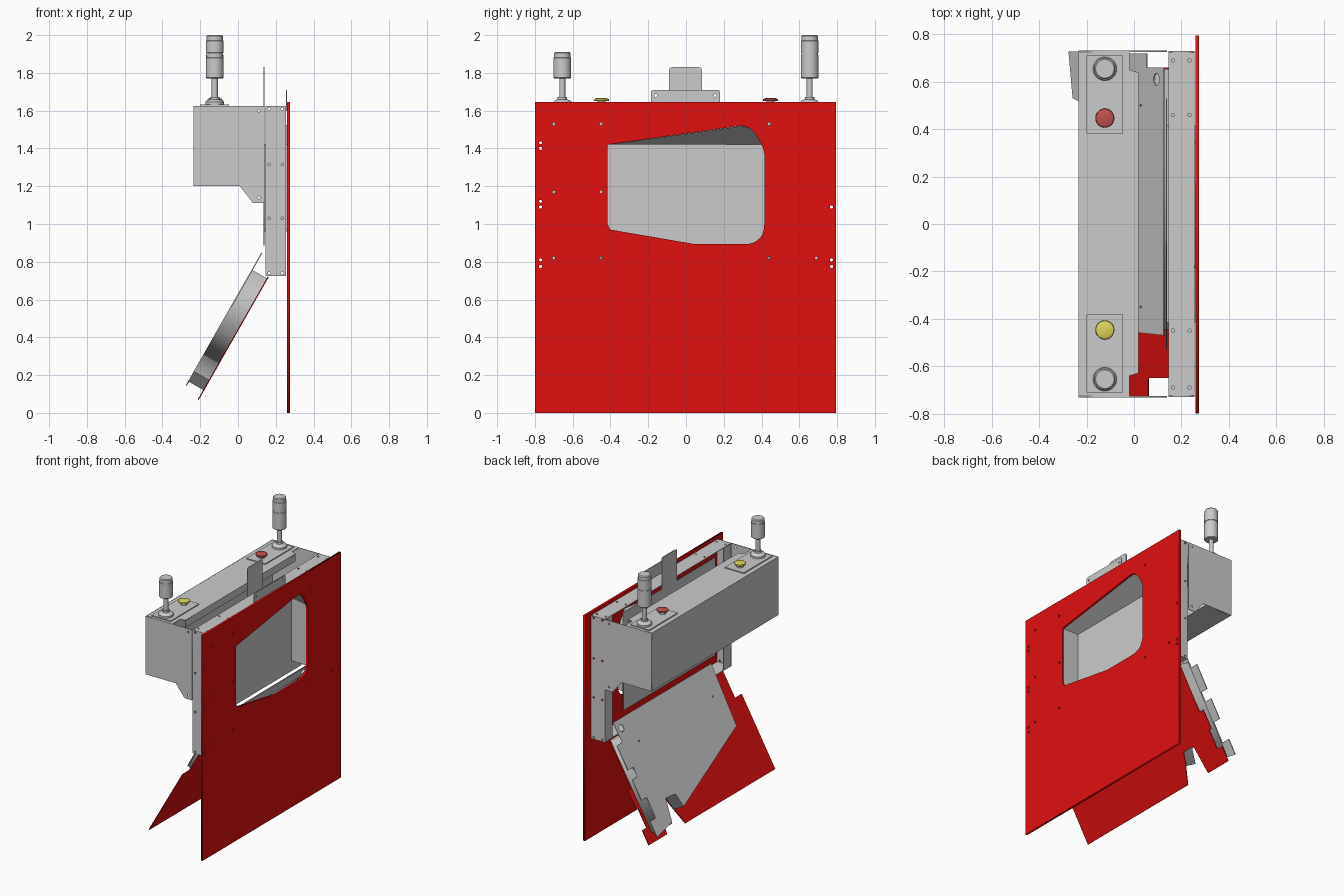
import bpy, bmesh, math
from mathutils import Matrix, Vector

if "Cube" in bpy.data.objects:
    bpy.data.objects.remove(bpy.data.objects["Cube"])


def material(name, rgb):
    m = bpy.data.materials.new(name)
    m.diffuse_color = (*rgb, 1)
    m.use_nodes = True
    m.node_tree.nodes["Principled BSDF"].inputs["Base Color"].default_value = m.diffuse_color
    return m


RED = material("panel_red", (0.75, 0.005, 0.005))
BUTTON_RED = material("button_red", (0.52, 0.08, 0.08))
YELLOW = material("button_yellow", (0.72, 0.66, 0.1))


def add(name, me, mat=None, matrix=None):
    ob = bpy.data.objects.new(name, me)
    bpy.context.collection.objects.link(ob)
    if mat:
        me.materials.append(mat)
    if matrix:
        ob.matrix_world = matrix
    return ob


def box(name, x0, x1, y0, y1, z0, z1, mat=None):
    bm = bmesh.new()
    bmesh.ops.create_cube(bm, size=1)
    for v in bm.verts:
        v.co = ((x0 + x1) / 2 + v.co.x * (x1 - x0), (y0 + y1) / 2 + v.co.y * (y1 - y0),
                (z0 + z1) / 2 + v.co.z * (z1 - z0))
    me = bpy.data.meshes.new(name)
    bm.to_mesh(me)
    bm.free()
    return add(name, me, mat)


def circle(a, b, r, n=12):
    return [(a + r * math.cos(2 * math.pi * i / n), b + r * math.sin(2 * math.pi * i / n)) for i in range(n)]


def rounded(pts, n=7):
    """Outline from (a, b, corner size) points."""
    out = []
    for i, (a, b, r) in enumerate(pts):
        p = Vector((a, b))
        if r == 0:
            out.append((a, b))
            continue
        p0 = p + (Vector(pts[i - 1][:2]) - p).normalized() * r
        p1 = p + (Vector(pts[(i + 1) % len(pts)][:2]) - p).normalized() * r
        for k in range(n + 1):
            t = k / n
            out.append(tuple(p0.lerp(p, t).lerp(p.lerp(p1, t), t)))
    return out


def sheet(name, outline, matrix, thick, holes=(), mat=None, fill='BOTH'):
    """Flat sheet with holes; local z is the thickness, centred."""
    cu = bpy.data.curves.new(name, 'CURVE')
    cu.dimensions = '2D'
    cu.fill_mode = fill
    cu.extrude = thick / 2
    for loop in [outline, *holes]:
        s = cu.splines.new('POLY')
        s.points.add(len(loop) - 1)
        for p, (a, b) in zip(s.points, loop):
            p.co = (a, b, 0, 1)
        s.use_cyclic_u = True
    tmp = bpy.data.objects.new("tmp", cu)
    bpy.context.collection.objects.link(tmp)
    dg = bpy.context.evaluated_depsgraph_get()
    me = bpy.data.meshes.new_from_object(tmp.evaluated_get(dg))
    bpy.data.objects.remove(tmp)
    return add(name, me, mat, matrix)


def lathe(name, x, y, prof, mat=None, n=32):
    bm = bmesh.new()
    rings = [[bm.verts.new((x + a, y + b, z)) for a, b in circle(0, 0, r, n)] for r, z in prof]
    for lo, hi in zip(rings, rings[1:]):
        for i in range(n):
            j = (i + 1) % n
            bm.faces.new((lo[i], lo[j], hi[j], hi[i]))
    bm.faces.new(rings[0][::-1])
    bm.faces.new(rings[-1])
    me = bpy.data.meshes.new(name)
    bm.to_mesh(me)
    bm.free()
    ob = add(name, me, mat)
    bpy.ops.object.select_all(action='DESELECT')
    ob.select_set(True)
    bpy.context.view_layer.objects.active = ob
    bpy.ops.object.shade_smooth_by_angle(angle=math.radians(35))
    return ob


def plane(xa, ya, za, o):
    return Matrix.Translation(o) @ Matrix((xa, ya, za)).transposed().to_4x4()


def yz(x):
    return plane((0, 1, 0), (0, 0, 1), (1, 0, 0), (x, 0, 0))


def xz(y):
    return plane((1, 0, 0), (0, 0, 1), (0, -1, 0), (0, y, 0))


def rect(a0, a1, b0, b1):
    return [(a0, b0), (a1, b0), (a1, b1), (a0, b1)]


# Large red panel with window and bolt holes
window = rounded([(-.415, 1.42, .01), (.34, 1.527, .07), (.415, 1.39, .03), (.415, .893, .11),
                  (.05, .893, 0), (-.4, .97, 0), (-.415, 1.0, 0)])
bolts = [(-.7, z) for z in (1.53, 1.17, .82)] + [(-.45, z) for z in (1.53, 1.17, .82)]
bolts += [(-.77, z) for z in (1.43, 1.4, 1.12, 1.09, .81, .775)]
bolts += [(.77, z) for z in (1.09, .81, .775)] + [(.44, 1.53), (.44, .82), (.69, .82)]
sheet("front_panel", rect(-.8, .795, 0, 1.645), yz(.267), .015,
      [window] + [circle(a, b, .008) for a, b in bolts], RED)

# Window funnel between panel and inner plate
quads = [[(.26, -.415, 1.42), (.26, .34, 1.525), (.14, .415, 1.42), (.14, -.415, 1.42)],
         [(.26, .34, 1.525), (.26, .415, 1.4), (.14, .415, 1.42)],
         [(.26, -.415, .97), (.26, -.415, 1.42), (.14, -.415, 1.42), (.14, -.415, .97)],
         [(.26, .415, .96), (.26, .415, 1.4), (.14, .415, 1.42), (.14, .415, .96)]]
me = bpy.data.meshes.new("window_funnel")
me.from_pydata([p for q in quads for p in q], [],
               [tuple(range(s, s + n)) for s, n in ((0, 4), (4, 3), (7, 4), (11, 4))])
add("window_funnel", me)

# Inner plate with upright tab
sheet("inner_plate", rounded([(-.53, .885, 0), (.53, .885, 0), (.53, 1.6, 0), (.085, 1.6, 0), (.085, 1.83, .02),
                              (-.09, 1.83, .02), (-.09, 1.6, 0), (-.53, 1.6, 0)]), yz(.137), .006)

# Hollow frame behind the panel
edge = [circle(x, z, .007) for x in (.165, .235) for z in (.74, 1.03, 1.315, 1.61)]
for s, n in ((-1, "left"), (1, "right")):
    sheet(f"frame_side_{n}", rect(.145, .255, .725, 1.625), xz(s * .727), .005, edge)
    box(f"frame_flange_{n}", .145, .15, *sorted((s * .727, s * .64)), .725, 1.625)
top_holes = [circle(x, y, .007) for x in (.165, .235) for y in (-.69, -.45, .46, .69)]
sheet("frame_top", rect(.145, .255, -.727, .73), Matrix.Translation((0, 0, 1.622)), .005, top_holes)
box("frame_bottom", .145, .255, -.727, .727, .725, .73)
sheet("top_bracket", rounded([(-.185, 1.6, 0), (.18, 1.6, 0), (.18, 1.71, .015), (-.185, 1.71, .015)]),
      yz(.256), .005, [circle(-.16, 1.68, .008), circle(.155, 1.68, .008)])

# Rear control box
profile = [(-.235, 1.2), (.01, 1.2), (.08, 1.11), (.14, 1.11), (.14, 1.625), (-.235, 1.625)]
for s, n in ((-1, "left"), (1, "right")):
    sheet(f"box_side_{n}", profile, xz(s * .729), .005, [circle(.11, 1.6, .007), circle(.11, 1.14, .007)])
box("box_back", -.235, -.23, -.729, .729, 1.2, 1.625)
box("box_bottom", -.235, -.02, -.729, .729, 1.2, 1.205)
sheet("box_top", [(-.235, -.729), (-.02, -.729), (-.02, -.64), (.018, -.63), (.018, .64), (-.02, .65),
                  (-.02, .729), (-.235, .729)], Matrix.Translation((0, 0, 1.622)), .005)
box("box_top_lip", .014, .018, -.63, .64, 1.57, 1.622)

# Mounting plates, stack lamps and push buttons
for s, name, top, mat in ((1, "tall", 2.0, BUTTON_RED), (-1, "short", 1.91, YELLOW)):
    x, y = -.123, s * .655
    box(f"{name}_mount_plate", -.2, -.047, *sorted((s * .382, s * .71)), 1.624, 1.632)
    lathe(f"{name}_lamp_base", x, y, [(.05, 1.632), (.05, 1.645), (.04, 1.655), (.024, 1.66), (.024, 1.672)])
    lathe(f"{name}_lamp_stem", x, y, [(.016, 1.665), (.016, 1.77)])
    body = [(.042, 1.77), (.047, 1.775)]
    if s > 0:
        body += [(.047, 1.895), (.044, 1.896), (.044, 1.904), (.047, 1.905)]
    body += [(.047, top - .03), (.044, top - .029), (.044, top - .006), (.039, top)]
    lathe(f"{name}_lamp", x, y, body)
    lathe(f"{name}_button_stem", x, s * .447, [(.022, 1.632), (.022, 1.652)])
    lathe(f"{name}_button", x, s * .447, [(.037, 1.65), (.04, 1.654), (.038, 1.662), (.025, 1.667)], mat)

# Sloping lower flap: red sheet, walls and grey cover plate
u, nrm, org = Vector((-.495, 0, -.869)), Vector((-.869, 0, .495)), Vector((.16, 0, .72))


def slope(n):
    return plane((0, 1, 0), u, nrm, org + nrm * n)


sheet("flap_red_sheet", [(-.65, 0), (-.65, .2), (-.727, .2), (-.727, .748), (.31, .748), (.37, .6), (.39, .54),
                         (.49, .54), (.52, .748), (.73, .748), (.73, .64), (.68, .64), (.68, .5), (.7, .5),
                         (.7, .36), (.66, .36), (.66, 0)], slope(0), .006, (), RED)
sheet("flap_walls", [(-.445, .01), (-.445, .35), (.36, .63), (.385, .53), (.49, .52), (.53, .69), (.655, .69),
                     (.655, .01)], slope(.046), .086, fill='NONE')
sheet("flap_cover_plate", [(-.47, -.095), (-.447, .35), (.36, .63), (.385, .53), (.49, .52), (.53, .68),
                           (.727, .715), (.727, .6), (.66, .6), (.66, .45), (.72, .45), (.72, .3), (.66, .3),
                           (.66, .23), (.72, .23), (.72, .05), (.66, .05), (.66, -.095)],
      slope(.092), .006, [circle(.61, -.035, .025, 20), circle(.5, .1, .006), circle(-.35, .1, .006)])
